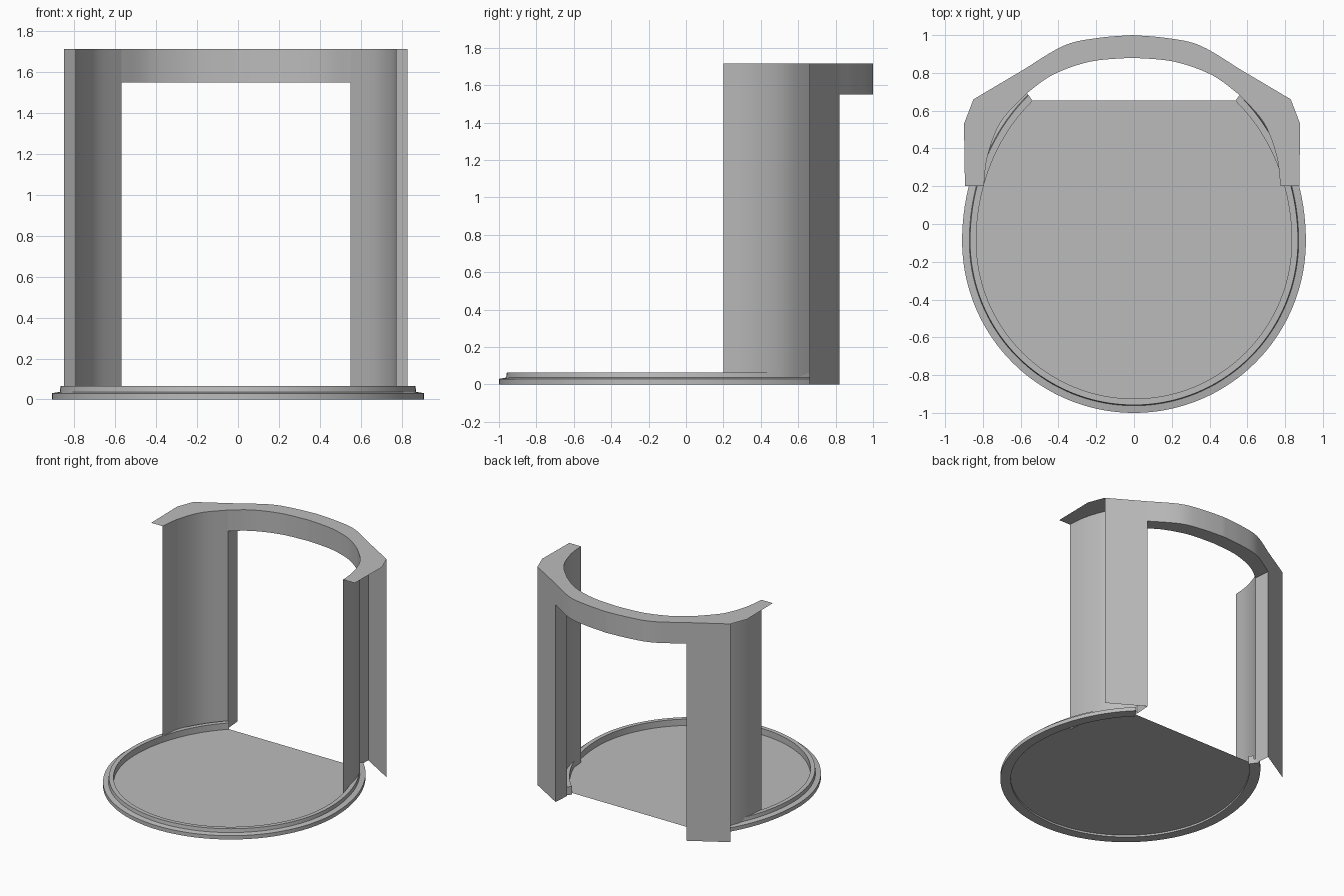
import bpy, bmesh
from math import sin, cos, pi, radians

cube = bpy.data.objects.get("Cube")
if cube:
    bpy.data.objects.remove(cube)

grey = bpy.data.materials.new("mid_grey")
grey.use_nodes = True
grey.diffuse_color = (0.5, 0.5, 0.5, 1)
grey.node_tree.nodes["Principled BSDF"].inputs["Base Color"].default_value = (0.5, 0.5, 0.5, 1)

TOP, LINTEL = 1.715, 1.55   # frame top and underside of the lintel
SHIFT = -0.01               # frame sits slightly off centre
BASE_Y = -0.09
END = radians(50)           # rim end angle behind the centre


def finish(name, bm):
    bmesh.ops.remove_doubles(bm, verts=bm.verts, dist=0.0005)
    mesh = bpy.data.meshes.new(name)
    bm.to_mesh(mesh)
    bm.free()
    mesh.materials.append(grey)
    obj = bpy.data.objects.new(name, mesh)
    bpy.context.collection.objects.link(obj)
    bpy.ops.object.select_all(action='DESELECT')
    obj.select_set(True)
    bpy.context.view_layer.objects.active = obj
    bpy.ops.object.shade_smooth_by_angle(angle=radians(25))
    return obj


def strip(bm, path, z0, z1):
    """Vertical sheet along a plan path."""
    low = [bm.verts.new((x, y, z0)) for x, y in path]
    high = [bm.verts.new((x, y, z1)) for x, y in path]
    for i in range(len(path) - 1):
        bm.faces.new((low[i], low[i + 1], high[i + 1], high[i]))


def sheet(bm, outline, z, up=True):
    """Flat sheet from a plan outline given anticlockwise."""
    pts = outline if up else outline[::-1]
    bm.faces.new([bm.verts.new((x, y, z)) for x, y in pts])


def rounded(path, steps=6):
    """Smooth curve through plan points."""
    out = []
    for i in range(len(path) - 1):
        p = [path[max(i - 1, 0)], path[i], path[i + 1], path[min(i + 2, len(path) - 1)]]
        for k in range(steps):
            t = k / steps
            out.append(tuple(
                0.5 * (2 * b + (c - a) * t + (2 * a - 5 * b + 4 * c - d) * t * t
                       + (3 * b - a - 3 * c + d) * t ** 3)
                for a, b, c, d in zip(*p)))
    return out + [path[-1]]


def mirror(path):
    return [(-x, y) for x, y in reversed(path)]


def shift(path):
    return [(x + SHIFT, y) for x, y in path]


def oval(radius, t):
    """Round at the front, slightly elongated toward the back."""
    stretch = 1.16 if sin(t) > 0 else 1.0
    return radius * cos(t), BASE_Y + radius * stretch * sin(t)


# Stepped rim swept around the base, open at the back
count = 112
angles = [END - (pi + 2 * END) * i / count for i in range(count + 1)]
section = [(0.91, 0), (0.91, 0.03), (0.872, 0.037), (0.868, 0.065),
           (0.835, 0.065), (0.835, 0)]
bm = bmesh.new()
rings = [[bm.verts.new((*oval(r, t), z)) for r, z in section] for t in angles]
for a, b in zip(rings, rings[1:]):
    for j in range(len(section)):
        k = (j + 1) % len(section)
        bm.faces.new((a[j], b[j], b[k], a[k]))
bm.faces.new(rings[0])
bm.faces.new(rings[-1][::-1])
bmesh.ops.recalc_face_normals(bm, faces=bm.faces)
finish("base_rim", bm)

# Floor with a straight back edge
bm = bmesh.new()
sheet(bm, [oval(0.838, t) for t in reversed(angles)], 0.015)
finish("floor", bm)

# Plan paths of the right half of the frame
wall = rounded([(0.785, 0.2), (0.765, 0.36), (0.695, 0.54), (0.56, 0.69)])
arch_in = rounded([(0.56, 0.69), (0.42, 0.79), (0.22, 0.86), (0, 0.88)])
panel = [(0.84, 0.66), (0.57, 0.82)]
arch_out = rounded([(0.57, 0.82), (0.36, 0.945), (0.18, 0.985), (0, 1.0)])
lip = [(0.885, 0.2), (0.89, 0.53)]

# Uprights: curved inner wall, jamb and flat rear panel on each side
for name, flip in (("left_upright", False), ("right_upright", True)):
    bm = bmesh.new()
    for path in (wall, [wall[-1], panel[1]], panel):
        strip(bm, shift(mirror(path) if flip else path), 0, TOP)
    finish(name, bm)

# Lintel: inner and outer curves joined by a flat underside
inner = arch_in + mirror(arch_in)[1:]
outer = arch_out + mirror(arch_out)[1:]
bm = bmesh.new()
strip(bm, shift(inner[::-1]), LINTEL, TOP)
strip(bm, shift(outer), LINTEL, TOP)
for i in range(len(inner) - 1):
    sheet(bm, shift([inner[i], outer[i], outer[i + 1], inner[i + 1]]), LINTEL, False)
finish("lintel", bm)

# Thin cap covering the uprights and the lintel, with overhanging ends
half_out = lip + panel + arch_out[1:]
half_in = wall + arch_in[1:]
bm = bmesh.new()
sheet(bm, shift(half_out + mirror(half_out)[1:]
                + (half_in + mirror(half_in)[1:])[::-1]), TOP)
finish("top_cap", bm)
